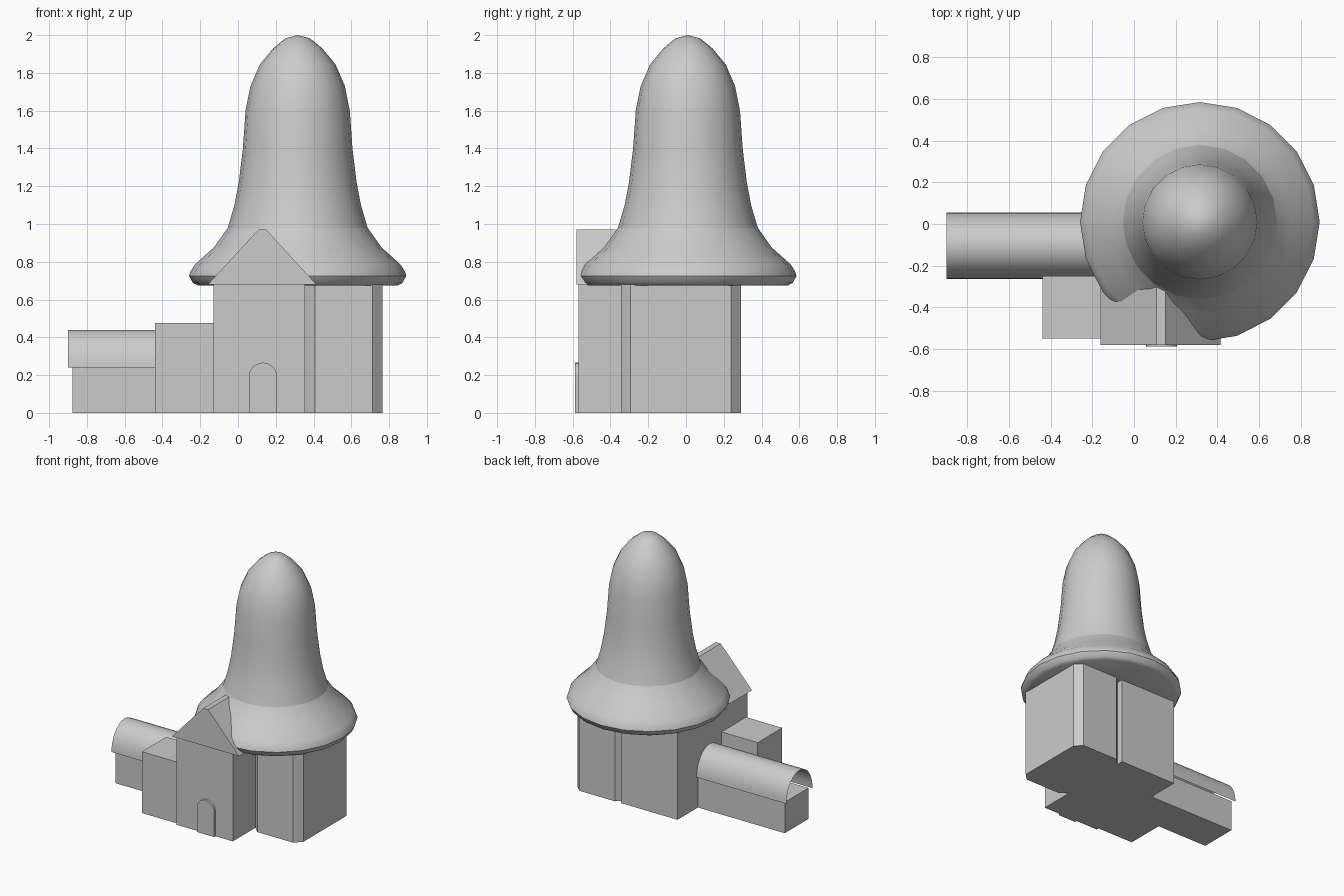
import bpy, math

if "Cube" in bpy.data.objects:
    bpy.data.objects.remove(bpy.data.objects["Cube"])

def mesh(name, verts, faces, smooth=0):
    me = bpy.data.meshes.new(name)
    me.from_pydata(verts, [], faces)
    me.update()
    ob = bpy.data.objects.new(name, me)
    bpy.context.collection.objects.link(ob)
    if smooth:
        bpy.ops.object.select_all(action='DESELECT')
        ob.select_set(True)
        bpy.context.view_layer.objects.active = ob
        bpy.ops.object.shade_smooth_by_angle(angle=math.radians(smooth))
    return ob

def prism(name, outline, to3d, a, b, smooth=0):
    """Extrude a 2D outline from a to b; to3d maps (u, v, w) to a position."""
    n = len(outline)
    verts = [to3d(u, v, w) for w in (a, b) for u, v in outline]
    faces = [tuple(range(n))[::-1], tuple(range(n, 2 * n))]
    faces += [(i, (i + 1) % n, n + (i + 1) % n, n + i) for i in range(n)]
    return mesh(name, verts, faces, smooth)

up = lambda u, v, w: (u, v, w)         # plan outline, extruded in z
back = lambda u, v, w: (u, -w, v)      # front outline, extruded in y

def box(name, x0, x1, y0, y1, z1):
    return prism(name, [(x0, y0), (x1, y0), (x1, y1), (x0, y1)], up, 0, z1)

def lathe(name, profile, cx, cy, sides=20, base=False):
    verts, faces = [], []
    for r, z in profile:
        if r == 0:
            verts.append((cx, cy, z))
        else:
            for i in range(sides):
                t = 2 * math.pi * i / sides
                verts.append((cx + r * math.cos(t), cy + r * math.sin(t), z))
    for k in range(len(profile) - 1):
        for i in range(sides):
            j = (i + 1) % sides
            a, b = k * sides, (k + 1) * sides
            if profile[k + 1][0] == 0:
                faces.append((a + i, a + j, b))
            else:
                faces.append((a + i, a + j, b + j, b + i))
    if base:
        faces.append(tuple(range(sides))[::-1])
    return mesh(name, verts, faces, 40)

# Main house and chamfered side bay
box("main_house", -0.13, 0.355, -0.57, 0.29, 0.68)
x0, x1, y0, y1, c = 0.355, 0.765, -0.345, 0.29, 0.052
prism("side_bay", [(x0 + c, y0), (x1 - c, y0), (x1, y0 + c), (x1, y1 - c),
                   (x1 - c, y1), (x0 + c, y1), (x0, y1 - c), (x0, y0 + c)], up, 0, 0.68)

# Bell-shaped roof: flared skirt and tall crown
CX, CY = 0.316, 0.01
lathe("roof_skirt", [(0.53, 0.675), (0.555, 0.688), (0.575, 0.725), (0.567, 0.75),
                     (0.545, 0.785), (0.443, 0.877), (0.37, 0.98)], CX, CY, base=True)
lathe("roof_crown", [(0.37, 0.98), (0.335, 1.1), (0.312, 1.22), (0.29, 1.4), (0.276, 1.6),
                     (0.25, 1.73), (0.2, 1.845), (0.13, 1.93), (0.065, 1.983), (0, 2.0)], CX, CY)

# Front gable with a blunt ridge
prism("front_gable", [(-0.16, 0.68), (0.415, 0.68), (0.15, 0.97), (0.108, 0.97)],
      back, 0.3, 0.58)

# Arched door
door_x, door_r, spring = 0.132, 0.074, 0.192
arch = [(door_x + door_r * math.cos(math.pi * i / 12),
         spring + door_r * math.sin(math.pi * i / 12)) for i in range(13)]
prism("door", [(door_x - door_r, 0), (door_x + door_r, 0)] + arch, back, 0.565, 0.587)

# Flat-topped porch block
box("porch", -0.44, -0.13, -0.55, -0.25, 0.475)

# Long low wing with an open barrel roof
box("wing", -0.875, -0.13, -0.25, 0.04, 0.24)
N = 16
verts = [(x, -0.104 + 0.16 * math.cos(math.pi * i / N), 0.24 + 0.2 * math.sin(math.pi * i / N))
         for x in (-0.9, -0.12) for i in range(N + 1)]
faces = [(i, N + 1 + i, N + 2 + i, i + 1) for i in range(N)]
mesh("barrel_roof", verts, faces, 40)
